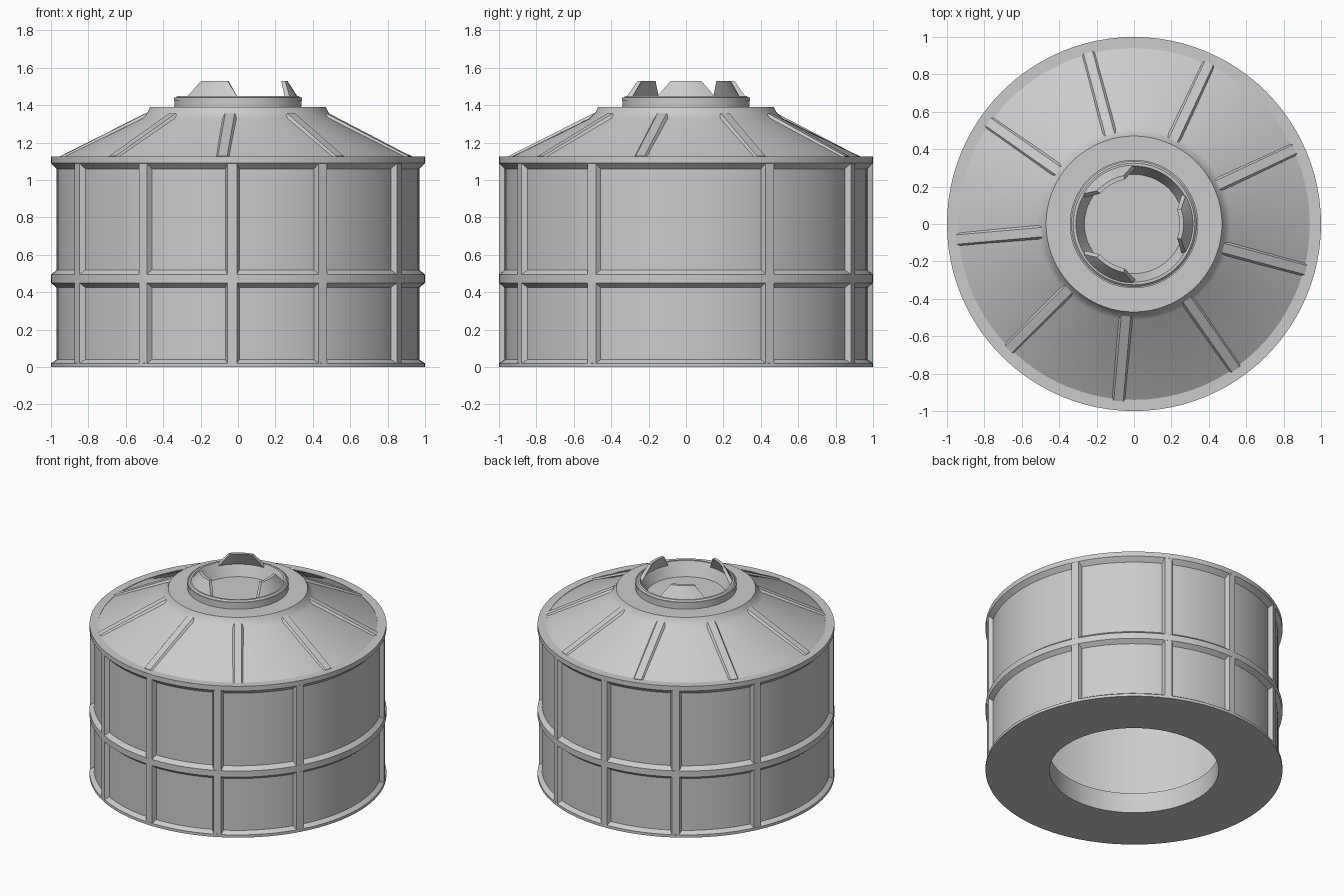
import bpy, bmesh, math
from mathutils import Matrix, Vector

if "Cube" in bpy.data.objects:
    bpy.data.objects.remove(bpy.data.objects["Cube"], do_unlink=True)

GREY = (0.6, 0.6, 0.6, 1.0)
mat = bpy.data.materials.new("plain_grey")
mat.use_nodes = True
mat.diffuse_color = GREY
mat.node_tree.nodes["Principled BSDF"].inputs["Base Color"].default_value = GREY


def finish(name, bm, smooth=False):
    bmesh.ops.recalc_face_normals(bm, faces=bm.faces)
    mesh = bpy.data.meshes.new(name)
    bm.to_mesh(mesh)
    bm.free()
    mesh.materials.append(mat)
    obj = bpy.data.objects.new(name, mesh)
    bpy.context.collection.objects.link(obj)
    if smooth:
        bpy.ops.object.select_all(action='DESELECT')
        obj.select_set(True)
        bpy.context.view_layer.objects.active = obj
        bpy.ops.object.shade_smooth_by_angle(angle=math.radians(25))
    return obj


def lathe(name, profile, steps=96):
    """Revolve a closed (radius, height) outline about z."""
    bm = bmesh.new()
    verts = [bm.verts.new((r, 0, z)) for r, z in profile]
    edges = [bm.edges.new((a, b)) for a, b in zip(verts, verts[1:] + verts[:1])
             if a.co.x + b.co.x > 0]
    bmesh.ops.spin(bm, geom=verts + edges, axis=(0, 0, 1), cent=(0, 0, 0),
                   angle=2 * math.pi, steps=steps)
    bmesh.ops.remove_doubles(bm, verts=bm.verts, dist=0.0001)
    return finish(name, bm, True)


def loft(bm, sections):
    """Join equal-length vertex rings and cap both ends."""
    rings = [[bm.verts.new(p) for p in s] for s in sections]
    n = len(rings[0])
    for a, b in zip(rings, rings[1:]):
        for i in range(n):
            j = (i + 1) % n
            bm.faces.new((a[i], a[j], b[j], b[i]))
    bm.faces.new(rings[0])
    bm.faces.new(rings[-1])


def turned(points, degrees):
    rot = Matrix.Rotation(math.radians(degrees), 3, 'Z')
    return [rot @ Vector(p) for p in points]


# Hollow tank with conical lid, neck and recessed cap
lathe("tank_shell", [
    (0, 1.35), (0.265, 1.35), (0.31, 1.45), (0.325, 1.45), (0.34, 1.435),
    (0.34, 1.39), (0.47, 1.39), (0.485, 1.36), (0.515, 1.33), (0.94, 1.122),
    (0.97, 1.1), (0.97, 0), (0.57, 0), (0.57, 0.15), (0.93, 0.15),
    (0.93, 1.07), (0.46, 1.3), (0, 1.31)])

# Thin bead around the neck
lathe("neck_bead", [(0.33, 1.425), (0.343, 1.425), (0.343, 1.44), (0.33, 1.44)])

# Chamfered hoops round the wall
lathe("lower_hoop", [(0.97, 0), (1, 0), (1, 0.02), (0.97, 0.04)])
lathe("middle_hoop", [(0.96, 0.425), (0.97, 0.425), (1, 0.45), (1, 0.495),
                      (0.97, 0.52), (0.96, 0.52)])
lathe("upper_hoop", [(0.94, 1.06), (0.97, 1.06), (1, 1.09), (1, 1.125),
                     (0.94, 1.125)])

# Upright wall ribs with tapered sides
bm = bmesh.new()
for angle in (-149.5, -120.6, -91.8, -63, -30.3, 26.6, 63.4, 91.4, 121, 153.7):
    section = [(0.95, -0.045), (0.999, -0.025), (0.999, 0.025), (0.95, 0.045)]
    loft(bm, [turned([(x, y, z) for x, y in section], angle)
              for z in (0.003, 1.122)])
finish("wall_ribs", bm)

# Nine sloping lid ribs
bm = bmesh.new()
for k in range(9):
    ends = []
    for r, z, lift in ((0.95, 1.112, 0.016), (0.495, 1.335, 0.022)):
        ends.append(turned([(r, -0.053, z - 0.02), (r, -0.025, z + lift),
                            (r, 0.025, z + lift), (r, 0.053, z - 0.02)],
                           25 + 40 * k))
    loft(bm, ends)
finish("lid_ribs", bm)

# Three curved tabs leaning inward over the neck
bm = bmesh.new()
for centre in (0, 120, 240):
    sections = []
    for i in range(9):
        t = i / 4 - 1
        ring = []
        for r, z, half in ((0.295, 1.43, 31), (0.328, 1.43, 31),
                           (0.265, 1.53, 18), (0.243, 1.53, 18)):
            a = math.radians(half * t)
            ring.append((r * math.cos(a), r * math.sin(a), z))
        sections.append(turned(ring, centre))
    loft(bm, sections)
finish("neck_tabs", bm, True)
